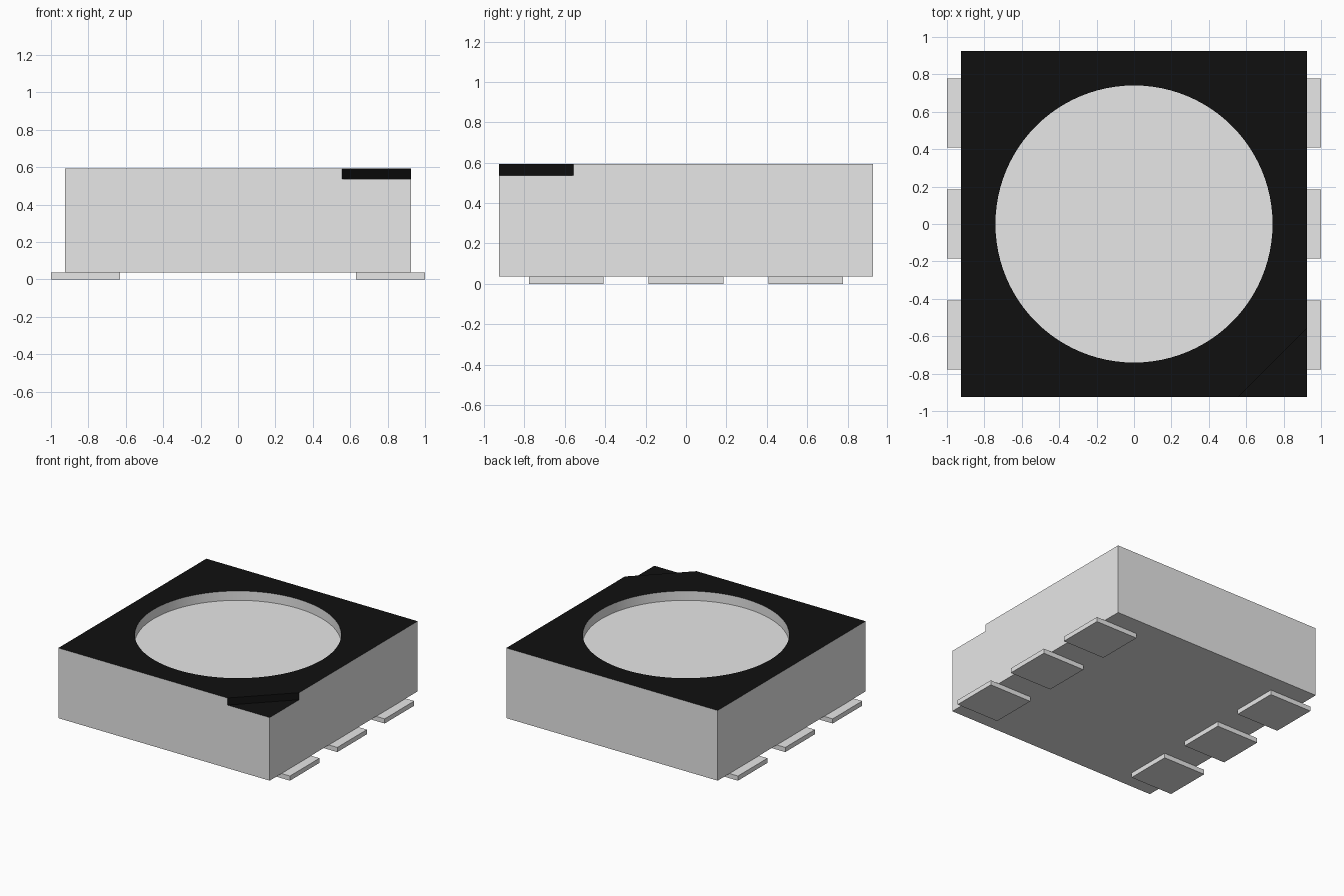
import bpy, bmesh, math

if "Cube" in bpy.data.objects:
    bpy.data.objects.remove(bpy.data.objects["Cube"], do_unlink=True)

HALF, BASE, TOP = 0.926, 0.037, 0.593      # body half width, underside, top
RADIUS, RECESS = 0.741, 0.074              # round recess
NOTCH, NOTCH_DEPTH = 0.37, 0.056           # corner polarity mark
PAD, PITCH = 0.37, 0.593                   # contact pads


def material(name, value):
    m = bpy.data.materials.new(name)
    m.use_nodes = True
    colour = (value, value, value, 1)
    m.diffuse_color = colour
    m.node_tree.nodes["Principled BSDF"].inputs["Base Color"].default_value = colour
    return m


grey = material("light grey", 0.8)
black = material("black", 0.005)


def prism(name, outline, z0, z1):
    """Closed solid with the given counter-clockwise outline."""
    bm = bmesh.new()
    low = [bm.verts.new((x, y, z0)) for x, y in outline]
    high = [bm.verts.new((x, y, z1)) for x, y in outline]
    bm.faces.new(low[::-1])
    bm.faces.new(high)
    n = len(outline)
    for i in range(n):
        j = (i + 1) % n
        bm.faces.new((low[i], low[j], high[j], high[i]))
    mesh = bpy.data.meshes.new(name)
    bm.to_mesh(mesh)
    bm.free()
    ob = bpy.data.objects.new(name, mesh)
    bpy.context.collection.objects.link(ob)
    mesh.materials.append(grey)
    return ob


def box(name, x0, x1, y0, y1, z0, z1):
    return prism(name, [(x0, y0), (x1, y0), (x1, y1), (x0, y1)], z0, z1)


def cut(target, cutter):
    cutter.hide_render = True
    mod = target.modifiers.new("cut", 'BOOLEAN')
    mod.operation, mod.solver, mod.object = 'DIFFERENCE', 'EXACT', cutter
    bpy.ops.object.select_all(action='DESELECT')
    bpy.context.view_layer.objects.active = target
    target.select_set(True)
    bpy.ops.object.modifier_apply(modifier=mod.name)
    bpy.data.objects.remove(cutter, do_unlink=True)


# Housing with a shallow round recess and a notched corner
body = box("housing", -HALF, HALF, -HALF, HALF, BASE, TOP)
circle = [(RADIUS * math.cos(math.tau * i / 96), RADIUS * math.sin(math.tau * i / 96))
          for i in range(96)]
cut(body, prism("recess_cutter", circle, TOP - RECESS, TOP + 0.1))
e = 0.1  # overshoot past the corner
cut(body, prism("notch_cutter", [(HALF - NOTCH - e, -HALF - e), (HALF + e, -HALF - e),
                                 (HALF + e, -HALF + NOTCH + e)], TOP - NOTCH_DEPTH, TOP + 0.1))

# Black top rim and notch; everything else stays grey
body.data.materials.clear()
body.data.materials.append(grey)
body.data.materials.append(black)
for f in body.data.polygons:
    c = f.center
    upward = f.normal.z > 0.5 and c.z > TOP - NOTCH_DEPTH - 0.005
    notch_wall = c.z > TOP - NOTCH_DEPTH and math.hypot(c.x, c.y) > RADIUS + 0.05
    f.material_index = 1 if upward or notch_wall else 0
bpy.ops.object.shade_smooth_by_angle(angle=math.radians(30))

# Three contact pads along each side
for side, s in (("left", 1), ("right", -1)):
    for i, place in enumerate(("front", "middle", "back")):
        y = (i - 1) * PITCH
        x0, x1 = sorted((s * (1 - PAD), s))
        box(f"{side}_{place}_pad", x0, x1, y - PAD / 2, y + PAD / 2, 0, BASE)
